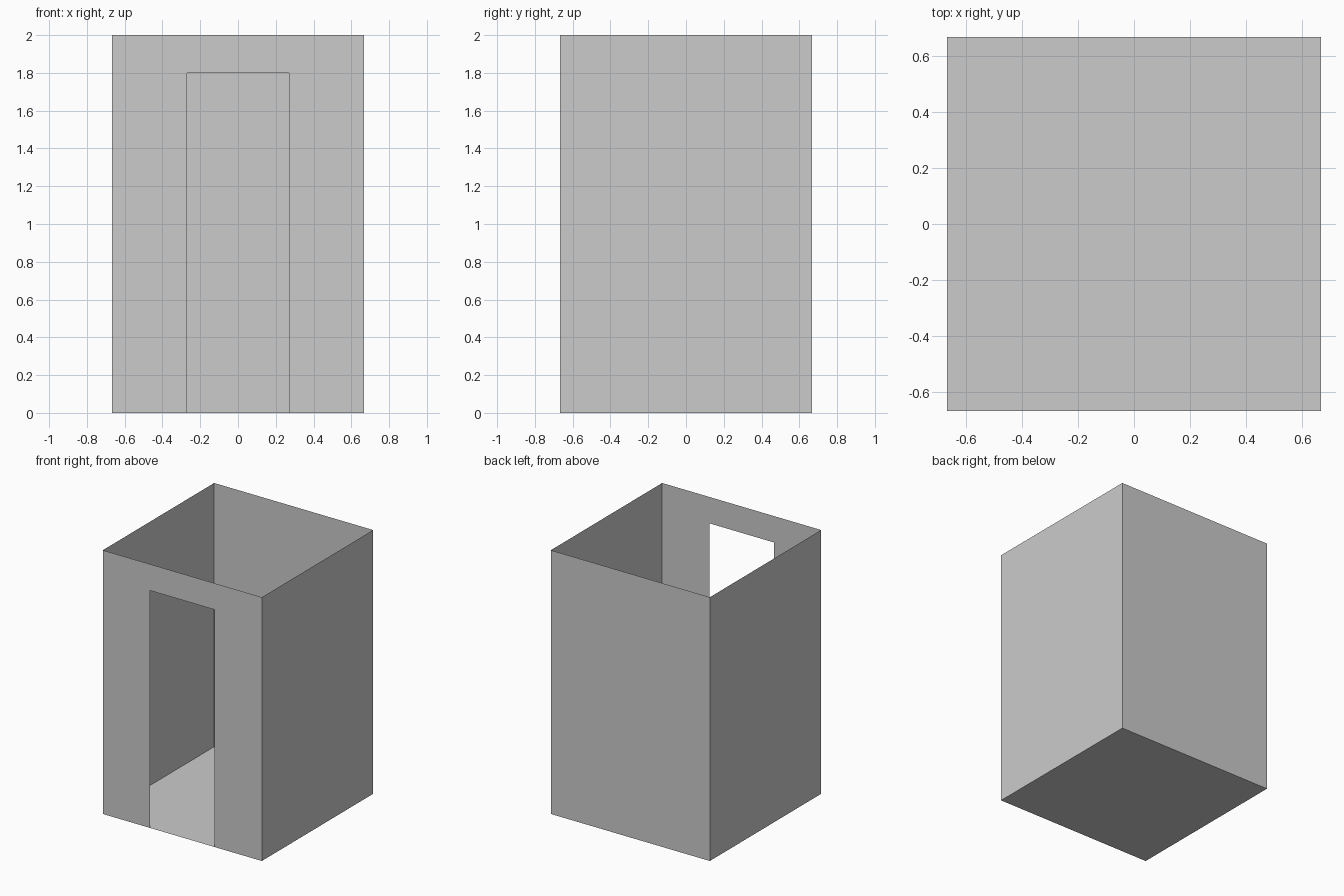
import bpy

if "Cube" in bpy.data.objects:
    bpy.data.objects.remove(bpy.data.objects["Cube"])

W = 0.667          # half width of the room
H = 2.0            # wall height
DW, DH = 0.27, 1.8  # door half width and height


def panel(name, points):
    """Make one thin flat panel from its outline."""
    mesh = bpy.data.meshes.new(name)
    mesh.from_pydata(points, [], [tuple(range(len(points)))])
    obj = bpy.data.objects.new(name, mesh)
    bpy.context.collection.objects.link(obj)
    return obj


# Floor
panel("floor", [(-W, -W, 0), (W, -W, 0), (W, W, 0), (-W, W, 0)])

# Side walls
for name, x in (("left_wall", -W), ("right_wall", W)):
    s = 1 if x > 0 else -1
    panel(name, [(x, -W * s, 0), (x, W * s, 0), (x, W * s, H), (x, -W * s, H)])

# Back wall
panel("back_wall", [(W, W, 0), (-W, W, 0), (-W, W, H), (W, W, H)])

# Front wall, outlined around the doorway
outline = [(-W, 0), (-DW, 0), (-DW, DH), (DW, DH), (DW, 0), (W, 0), (W, H), (-W, H)]
panel("front_wall_with_doorway", [(x, -W, z) for x, z in outline])
